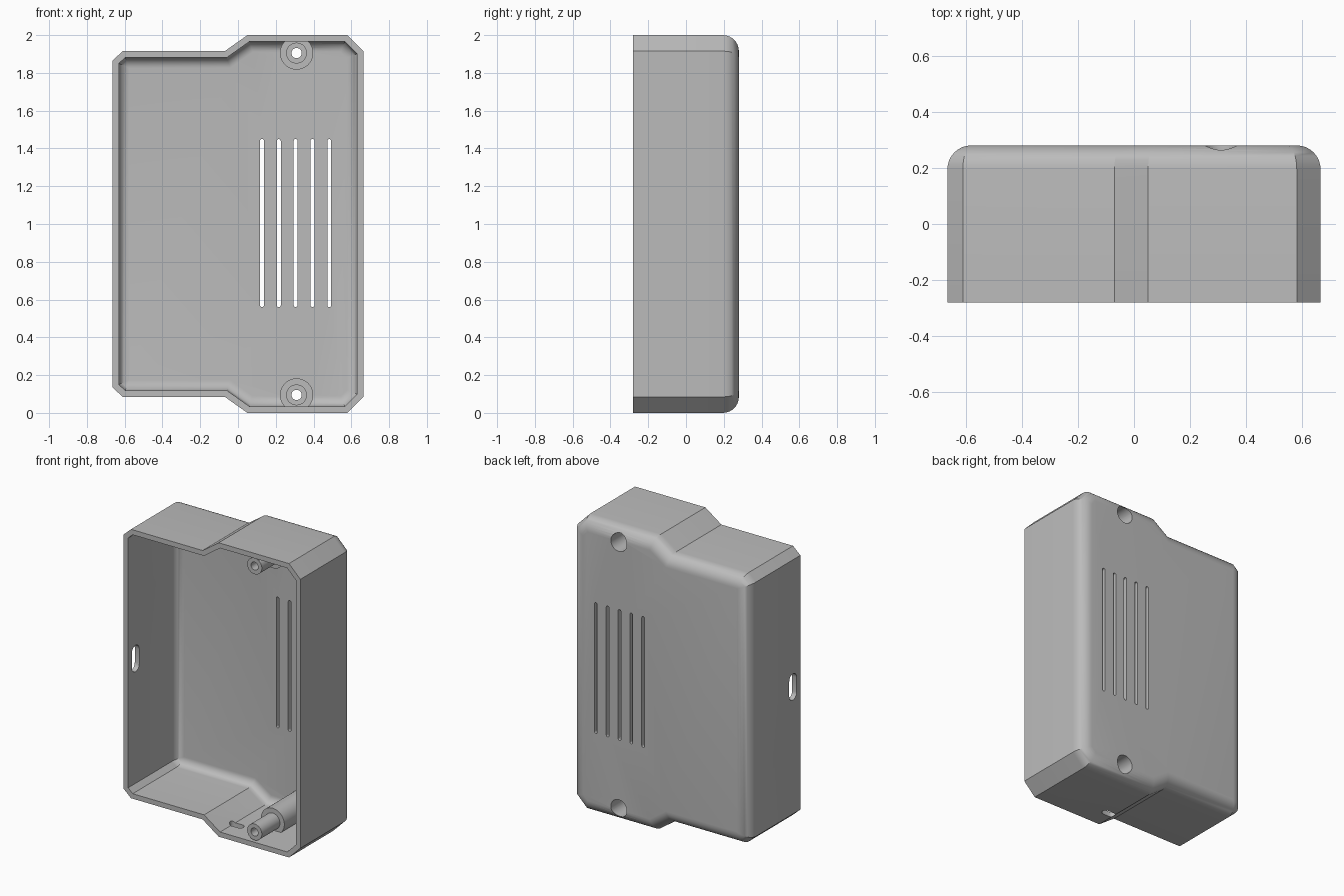
import bpy, bmesh
from math import sin, cos, pi
from mathutils import Vector, Matrix

if "Cube" in bpy.data.objects:
    bpy.data.objects.remove(bpy.data.objects["Cube"], do_unlink=True)

grey = bpy.data.materials.new("plain grey")
grey.use_nodes = True
grey.diffuse_color = (0.5, 0.5, 0.5, 1)
grey.node_tree.nodes["Principled BSDF"].inputs["Base Color"].default_value = (0.5, 0.5, 0.5, 1)

WALL, FRONT, BACK = 0.034, -0.28, 0.28


def loft(name, rings):
    """Closed solid through a list of equal-length rings of points."""
    bm = bmesh.new()
    loops = [[bm.verts.new(p) for p in ring] for ring in rings]
    n = len(loops[0])
    for a, b in zip(loops, loops[1:]):
        for i in range(n):
            j = (i + 1) % n
            bm.faces.new((a[i], a[j], b[j], b[i]))
    bm.faces.new(loops[0][::-1])
    bm.faces.new(loops[-1])
    bmesh.ops.recalc_face_normals(bm, faces=bm.faces)
    mesh = bpy.data.meshes.new(name)
    bm.to_mesh(mesh)
    bm.free()
    mesh.materials.append(grey)
    obj = bpy.data.objects.new(name, mesh)
    bpy.context.collection.objects.link(obj)
    return obj


def inset(points, d):
    """Offset a clockwise outline inwards by d with mitred corners."""
    out = []
    for i, p in enumerate(points):
        e1 = (p - points[i - 1]).normalized()
        e2 = (points[(i + 1) % len(points)] - p).normalized()
        n1, n2 = Vector((e1.y, -e1.x)), Vector((e2.y, -e2.x))
        out.append(p + (n1 + n2) * d / (1 + n1.dot(n2)))
    return out


def tub(name, base, front, back, radius, steps=8):
    """Outline extruded from front to back with a rounded back edge."""
    levels = [(0, front)]
    for k in range(steps + 1):
        a = k / steps * pi / 2
        levels.append((radius * (1 - cos(a)), back - radius + radius * sin(a)))
    return loft(name, [[(p.x, y, p.y) for p in inset(outline, base + d)] for d, y in levels])


def rod(name, x, z, sections, sides=40):
    """Stepped round rod along y from (radius, y) sections."""
    return loft(name, [[(x + r * cos(2 * pi * i / sides), y, z + r * sin(2 * pi * i / sides))
                        for i in range(sides)] for r, y in sections])


def slot(name, centre, along, across, through, length, width, depth, steps=8):
    """Round-ended slot cutter."""
    c, u, v, w = Vector(centre), Vector(along), Vector(across), Vector(through)
    ring = []
    for end in (1, -1):
        for k in range(steps + 1):
            a = -pi / 2 + pi * k / steps
            ring.append(c + end * (u * ((length - width) / 2 + cos(a) * width / 2)
                                   + v * sin(a) * width / 2))
    return loft(name, [[p + w * s * depth / 2 for p in ring] for s in (-1, 1)])


def cut(target, cutter):
    mod = target.modifiers.new("cut", "BOOLEAN")
    mod.operation, mod.solver, mod.object = "DIFFERENCE", "EXACT", cutter
    bpy.ops.object.select_all(action="DESELECT")
    bpy.context.view_layer.objects.active = target
    target.select_set(True)
    bpy.ops.object.modifier_apply(modifier=mod.name)
    bpy.data.objects.remove(cutter, do_unlink=True)


# Outline: upper half, mirrored about z = 1
half = [(-0.665, 1.865), (-0.61, 1.915), (-0.07, 1.915), (0.05, 2.0), (0.58, 2.0), (0.665, 1.915)]
outline = [Vector(p) for p in half] + [Vector((x, 2 - z)) for x, z in reversed(half)]

# Rounded shell and its cavity, with the stepped screw posts left standing
housing = tub("housing", 0, FRONT, BACK, 0.085)
cavity = tub("cavity", WALL, FRONT - 0.05, BACK - WALL, 0.055)
POST_X, POST_Z = 0.31, (0.095, 1.905)
for z in POST_Z:
    cut(cavity, rod("post", POST_X, z, [(0.055, FRONT + 0.015), (0.055, -0.07),
                                        (0.088, -0.07), (0.088, BACK + 0.1)]))
cut(housing, cavity)

# Screw holes, counterbored from the back
for z in POST_Z:
    cut(housing, rod("screw_hole", POST_X, z, [(0.027, FRONT - 0.1), (0.027, 0.0),
                                               (0.06, 0.0), (0.06, BACK + 0.1)]))

# Vent slots in the back
X, Y, Z = (1, 0, 0), (0, 1, 0), (0, 0, 1)
for i in range(-2, 3):
    cut(housing, slot("vent", (0.305 + 0.089 * i, BACK, 1.005), Z, X, Y, 0.89, 0.021, 0.2))

# Cable openings in the side wall and the floor
cut(housing, slot("side_opening", (-0.65, -0.2, 1.0), Z, Y, X, 0.18, 0.08, 0.2))
cut(housing, slot("floor_opening", (0.09, -0.14, 0.02), X, Y, Z, 0.1, 0.05, 0.16))

bpy.ops.object.select_all(action="DESELECT")
housing.select_set(True)
bpy.context.view_layer.objects.active = housing
bpy.ops.object.shade_smooth_by_angle(angle=0.5)
